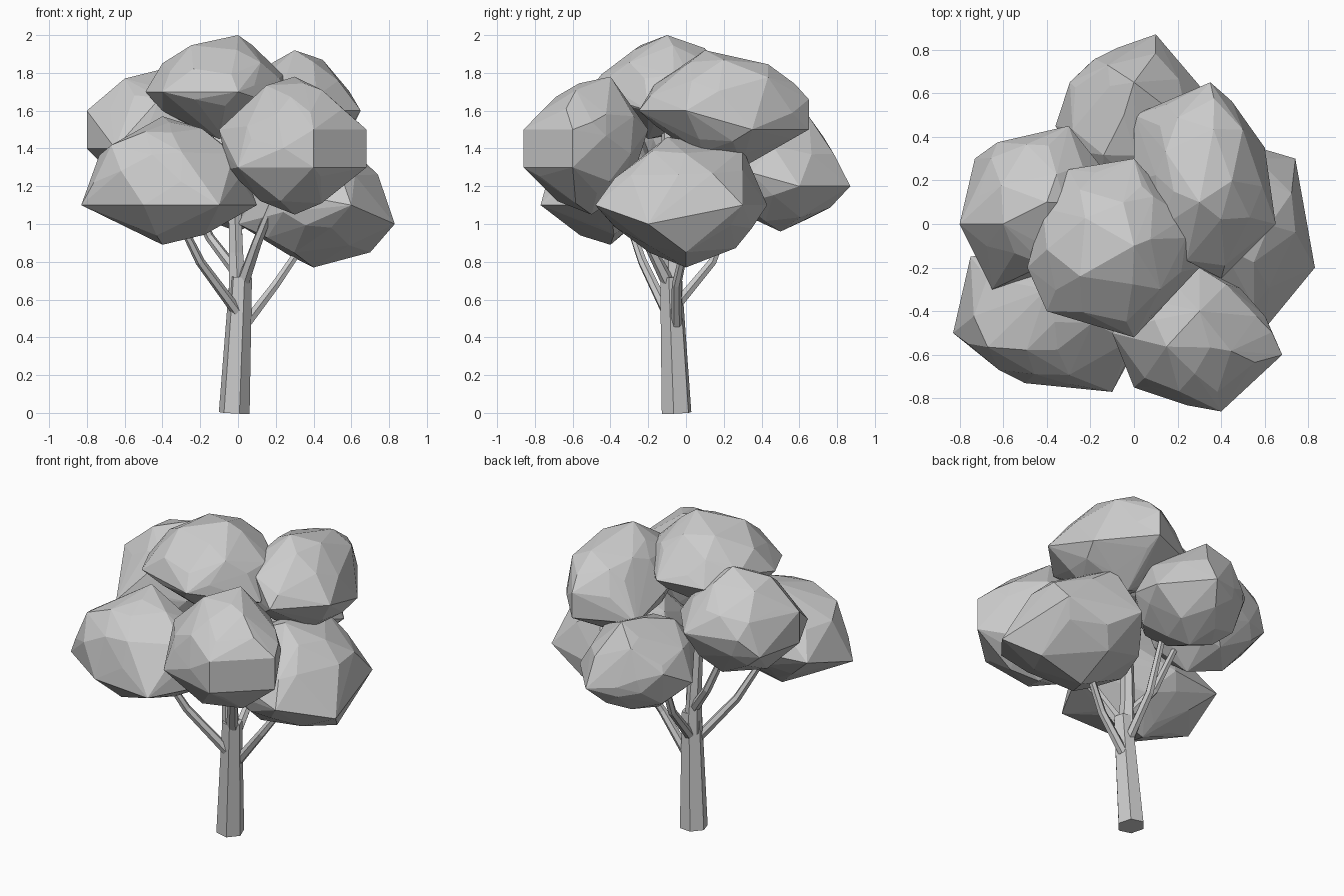
import bpy, bmesh, random
from mathutils import Vector

if "Cube" in bpy.data.objects:
    bpy.data.objects.remove(bpy.data.objects["Cube"])

grey = bpy.data.materials.new("plain grey")
grey.use_nodes = True
grey.diffuse_color = (0.6, 0.6, 0.6, 1)
grey.node_tree.nodes["Principled BSDF"].inputs["Base Color"].default_value = grey.diffuse_color


def foliage(name, seed, *corners):
    """Faceted leaf clump: hull of a few outer corners and a rough inner ball."""
    rng = random.Random(seed)
    low = Vector([min(axis) for axis in zip(*corners)])
    high = Vector([max(axis) for axis in zip(*corners)])
    centre, half = (low + high) / 2, (high - low) / 2
    bm = bmesh.new()
    bmesh.ops.create_icosphere(bm, subdivisions=2, radius=1)
    for v in bm.verts:
        v.co += Vector([rng.uniform(-0.2, 0.2) for _ in range(3)])
        v.co = centre + v.co.normalized() * rng.uniform(0.85, 0.95) * half
    bmesh.ops.delete(bm, geom=bm.edges[:], context="EDGES_FACES")
    for corner in corners:
        bm.verts.new(corner)
    hull = bmesh.ops.convex_hull(bm, input=bm.verts)
    loose = set(hull["geom_interior"]) | set(hull["geom_unused"])
    bmesh.ops.delete(bm, geom=[g for g in loose if isinstance(g, bmesh.types.BMVert)], context="VERTS")
    bmesh.ops.recalc_face_normals(bm, faces=bm.faces)
    mesh = bpy.data.meshes.new(name)
    bm.to_mesh(mesh)
    bm.free()
    mesh.materials.append(grey)
    bpy.context.collection.objects.link(bpy.data.objects.new(name, mesh))


def limb(name, thick, thin, *path):
    """Six-sided limb along a path, tapering evenly from thick to thin."""
    curve = bpy.data.curves.new(name, "CURVE")
    curve.dimensions = "3D"
    curve.bevel_depth = 1
    curve.bevel_resolution = 1
    curve.use_fill_caps = True
    spline = curve.splines.new("POLY")
    spline.points.add(len(path) - 1)
    spline.use_smooth = False
    for i, (point, place) in enumerate(zip(spline.points, path)):
        point.co = (*place, 1)
        point.radius = thick + (thin - thick) * i / (len(path) - 1)
    curve.materials.append(grey)
    obj = bpy.data.objects.new(name, curve)
    bpy.context.collection.objects.link(obj)
    bpy.ops.object.select_all(action="DESELECT")
    obj.select_set(True)
    bpy.context.view_layer.objects.active = obj
    bpy.ops.object.convert(target="MESH")


# Leaf clumps
foliage("crown_top", 1, (-0.4, -0.4, 1.7), (0, -0.52, 1.7), (-0.49, -0.2, 1.7), (0.3, -0.2, 1.6),
        (-0.3, 0.25, 1.7), (0, 0.3, 1.7), (0, -0.1, 2), (-0.1, -0.2, 1.45))
foliage("crown_front_left", 2, (0.4, -0.86, 1.5), (0.4, -0.86, 1.3), (0.68, -0.6, 1.5),
        (0.68, -0.6, 1.3), (0.3, -0.4, 1.78), (0, -0.75, 1.3), (-0.1, -0.5, 1.5),
        (0.3, -0.5, 1.05), (0.3, -0.2, 1.5))
foliage("crown_front_right", 3, (-0.83, -0.5, 1.1), (-0.5, -0.73, 1.1), (-0.1, -0.77, 1.1),
        (-0.75, -0.15, 1.2), (-0.4, -0.3, 1.57), (-0.4, -0.4, 0.89), (0.1, -0.4, 1.1), (-0.4, -0.1, 1.2))
foliage("crown_left", 4, (0.83, -0.2, 1), (0.6, -0.48, 1.1), (0.74, 0.3, 1.1), (0.3, 0.43, 1.1),
        (0.4, 0, 0.77), (0.7, 0, 0.85), (0, -0.1, 1), (0.4, -0.1, 1.46), (0.4, 0.3, 1.4))
foliage("crown_upper_back_left", 5, (0.3, 0.1, 1.92), (0.35, 0.65, 1.66), (0.35, 0.65, 1.5),
        (0, 0.5, 1.5), (0, 0.2, 1.6), (0.6, 0.35, 1.5), (0.65, 0, 1.6), (0.4, -0.25, 1.6), (0.3, 0.3, 1.3))
foliage("crown_right", 6, (-0.8, 0, 1.4), (-0.73, 0.3, 1.4), (-0.3, 0.45, 1.5), (-0.65, -0.3, 1.4),
        (-0.8, 0, 1.6), (-0.4, 0.1, 1.82), (-0.4, 0, 1.15), (-0.1, 0.2, 1.5), (-0.6, 0, 1.77))
foliage("crown_back", 7, (0.1, 0.87, 1.2), (-0.2, 0.74, 1.2), (-0.36, 0.45, 1.2), (0.33, 0.6, 1.2),
        (0, 0.65, 1.57), (0, 0.5, 0.96), (0, 0.1, 1.2))

# Trunk and branches
limb("trunk", 0.083, 0.06, (-0.02, -0.05, 0), (0.015, -0.08, 0.72))
limb("main_limb", 0.055, 0.03, (0, -0.07, 0.6), (-0.01, -0.07, 0.85), (-0.03, -0.1, 1.5))
limb("front_left_limb", 0.035, 0.02, (0.03, -0.1, 0.7), (0.1, -0.2, 0.9), (0.2, -0.3, 1.15))
limb("front_right_limb", 0.03, 0.02, (0, -0.1, 0.53), (-0.2, -0.23, 0.8), (-0.3, -0.3, 1))
limb("left_limb", 0.03, 0.02, (0.04, -0.05, 0.47), (0.2, -0.05, 0.68), (0.35, 0, 0.9))
limb("back_limb", 0.03, 0.02, (0, -0.05, 0.57), (0, 0.14, 0.8), (0, 0.25, 1.1))
limb("right_limb", 0.03, 0.02, (-0.02, -0.06, 0.76), (-0.15, 0, 0.93), (-0.3, 0, 1.25))
